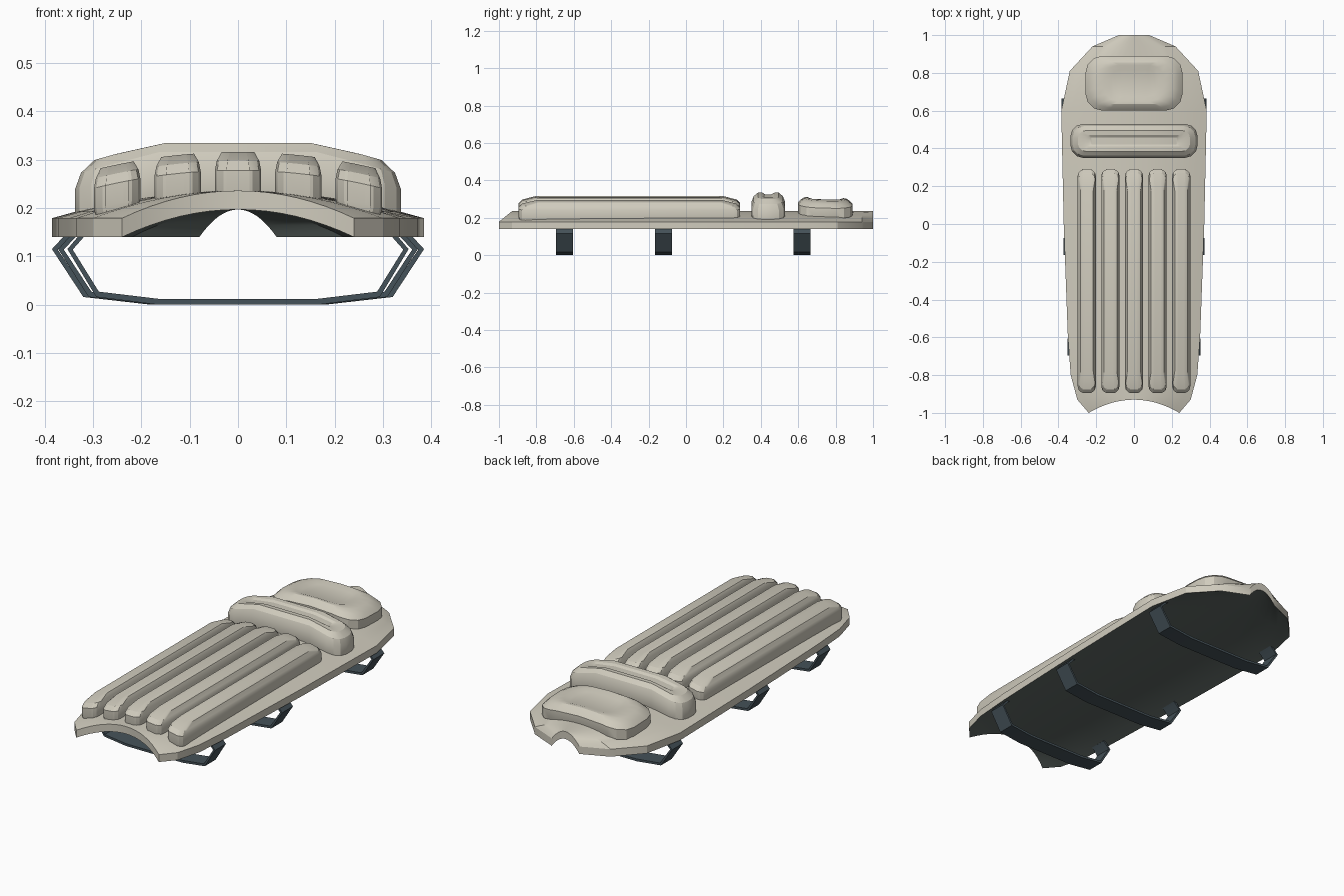
import bpy, bmesh, math

if "Cube" in bpy.data.objects:
    bpy.data.objects.remove(bpy.data.objects["Cube"])


def material(name, rgb):
    m = bpy.data.materials.new(name)
    m.diffuse_color = (*rgb, 1)
    m.use_nodes = True
    m.node_tree.nodes["Principled BSDF"].inputs["Base Color"].default_value = m.diffuse_color
    return m


CREAM = material("cream", (0.63, 0.60, 0.51))
LINING = material("grey lining", (0.115, 0.14, 0.13))
STRAP = material("slate strap", (0.06, 0.085, 0.10))


def finish(name, bm, mats, angle=25):
    bmesh.ops.recalc_face_normals(bm, faces=bm.faces)
    mesh = bpy.data.meshes.new(name)
    bm.to_mesh(mesh)
    bm.free()
    for m in mats:
        mesh.materials.append(m)
    ob = bpy.data.objects.new(name, mesh)
    bpy.context.collection.objects.link(ob)
    bpy.ops.object.select_all(action='DESELECT')
    ob.select_set(True)
    bpy.context.view_layer.objects.active = ob
    bpy.ops.object.shade_smooth_by_angle(angle=math.radians(angle))
    return ob


# Arched backing board: rows of (y, half width, notch depth)
ROWS = [(-1, .24, .07), (-.93, .30, .03), (-.8, .335, 0), (-.6, .35, 0), (0, .372, 0),
        (.6, .385, 0), (.81, .34, 0), (.94, .22, 0), (1, .08, 0)]
COLS = 16


def board():
    bm = bmesh.new()
    grids = []
    for z0 in (.14, .179):
        grid = []
        for y, w, notch in ROWS:
            row = []
            for i in range(COLS + 1):
                t = 2 * i / COLS - 1
                a = 1 - t * t
                row.append(bm.verts.new((t * w, y + notch * a, z0 + .057 * a)))
            grid.append(row)
        grids.append(grid)
    # top skin and dark lining underneath
    for k, g in enumerate(grids):
        for j in range(len(ROWS) - 1):
            for i in range(COLS):
                f = bm.faces.new((g[j][i], g[j][i + 1], g[j + 1][i + 1], g[j + 1][i]))
                f.material_index = 1 - k
    # rim
    rims = [g[0] + [r[-1] for r in g[1:-1]] + g[-1][::-1] + [r[0] for r in g[-2:0:-1]]
            for g in grids]
    low, high = rims
    for i in range(len(low)):
        j = (i + 1) % len(low)
        bm.faces.new((low[i], low[j], high[j], high[i]))
    finish("backing_board", bm, [CREAM, LINING])


def parabola(x, y):
    return .236 - .057 * (x / .37) ** 2


def knee_bend(x, y):
    return .236 - .28 * max(0, abs(x) - .17)


def crown(x, y):
    return parabola(x, y) - .03 * (y - .7)


def outline(hx, hy, r):
    """Upper half of a rounded rectangle, left to right."""
    arc = [math.radians(a) for a in (0, 30, 60, 90)]
    right = [(hx - r + r * math.cos(a), hy - r + r * math.sin(a)) for a in arc]
    left = [(-x, y) for x, y in right]
    return left + [(-.5 * hx, hy), (0, hy), (.5 * hx, hy)] + right[::-1]


def cushion(name, cx, y0, y1, hx, r, layers, surface):
    """Stacked rounded outlines (inset x, inset y, height) laid over a surface."""
    bm = bmesh.new()
    cy, hy = (y0 + y1) / 2, (y1 - y0) / 2
    rings = []
    for ix, iy, h in layers:
        a, b = hx - ix, hy - iy
        half = outline(a, b, min(r, a * .75, b * .75))
        pts = half + [(x, -y) for x, y in reversed(half)]
        rings.append([bm.verts.new((cx + x, cy + y, surface(cx + x, cy + y) + h))
                      for x, y in pts])
    n = len(rings[0])
    for lo, hi in zip(rings, rings[1:]):
        for i in range(n):
            j = (i + 1) % n
            bm.faces.new((lo[i], lo[j], hi[j], hi[i]))
    # strips across the top and bottom
    for ring in (rings[0], rings[-1]):
        for i in range(n // 2 - 1):
            bm.faces.new((ring[i], ring[i + 1], ring[n - 2 - i], ring[n - 1 - i]))
    finish(name, bm, [CREAM])


def strap(name, y, reach):
    outer = [(.345, .158), (.36, .142), (.385, .115), (.32, .016), (.18, 0)]
    inner = [(.336, .150), (.348, .140), (.373, .114), (.314, .027), (.178, .012)]
    k = reach / .385
    bm = bmesh.new()
    loops = []
    for dy in (-.045, .045):
        for side in (outer, inner):
            pts = [(-x, z) for x, z in side] + side[::-1]
            loops.append([bm.verts.new((x * k, y + dy, z)) for x, z in pts])
    fo, fi, bo, bi = loops
    for a, b in ((fo, fi), (bo, bi), (fo, bo), (fi, bi)):
        for i in range(len(a) - 1):
            bm.faces.new((a[i], a[i + 1], b[i + 1], b[i]))
    for i in (0, -1):
        bm.faces.new((fo[i], bo[i], bi[i], fi[i]))
    finish(name, bm, [STRAP], 15)


board()

# Five long shin rolls
for i in range(5):
    cushion(f"shin_roll_{i + 1}", (i - 2) * .125, -.895, .29, .048, .035,
            [(.003, .003, -.014), (0, 0, .0), (0, 0, .042), (.004, .02, .062), (.014, .09, .08)],
            parabola)

# Cross roll over the knee, with a shallow groove
cushion("knee_roll", 0, .35, .53, .337, .07,
        [(.006, .006, -.03), (0, 0, -.015), (0, 0, .05), (.012, .012, .08),
         (.04, .035, .099), (.08, .06, .098), (.10, .072, .09)], knee_bend)

# Top cushion with a dished centre
cushion("top_cushion", 0, .60, .89, .257, .09,
        [(.006, .006, -.02), (0, 0, -.005), (0, 0, .045), (.02, .018, .063),
         (.05, .035, .073), (.10, .05, .073), (.13, .075, .064)], crown)

# Leg straps
for name, y, reach in (("lower_strap", -.65, .353), ("middle_strap", -.12, .372),
                       ("upper_strap", .62, .385)):
    strap(name, y, reach)
